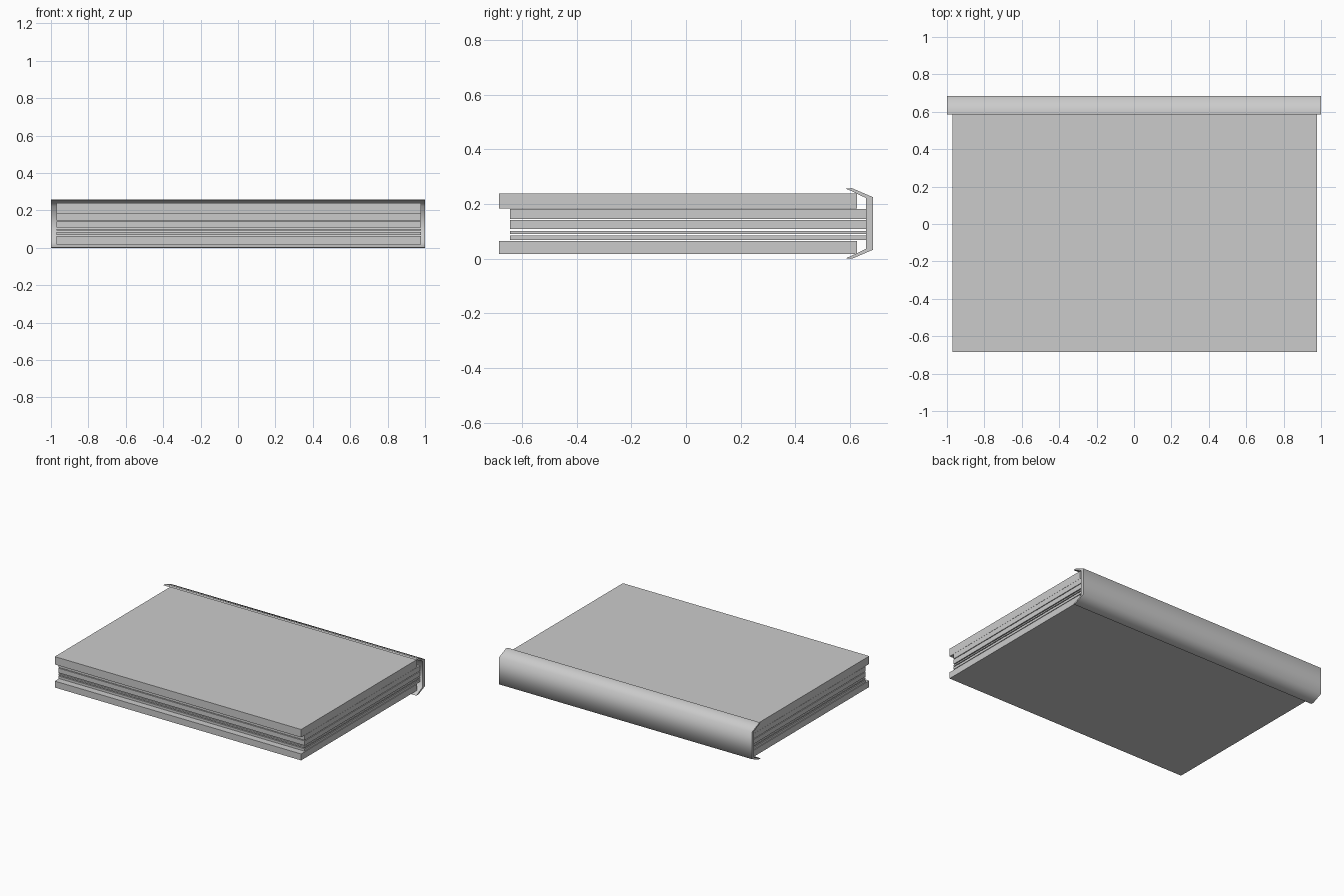
import bpy, bmesh, math

if "Cube" in bpy.data.objects:
    bpy.data.objects.remove(bpy.data.objects["Cube"])

X0, X1 = -0.97, 0.978


def slab(name, y0, y1, z0, z1):
    bm = bmesh.new()
    bmesh.ops.create_cube(bm, size=1)
    for v in bm.verts:
        v.co.x = X1 if v.co.x > 0 else X0
        v.co.y = y1 if v.co.y > 0 else y0
        v.co.z = z1 if v.co.z > 0 else z0
    return finish(name, bm)


def finish(name, bm):
    bmesh.ops.recalc_face_normals(bm, faces=bm.faces)
    me = bpy.data.meshes.new(name)
    bm.to_mesh(me)
    bm.free()
    ob = bpy.data.objects.new(name, me)
    bpy.context.collection.objects.link(ob)
    return ob


# Covers
slab("top_cover", -0.684, 0.625, 0.183, 0.239)
slab("bottom_cover", -0.684, 0.625, 0.018, 0.064)

# Stacked page blocks with narrow gaps
layers = [(0.146, 0.182), (0.108, 0.141), (0.091, 0.101), (0.068, 0.085)]
for i, (z0, z1) in enumerate(layers):
    slab(f"page_block_{i + 1}", -0.643, 0.658, z0, z1)

# Spine: half profile (y, z) mirrored about the mid height, extruded along x
MID = 0.129
outer = [(0.585, 0.256), (0.607, 0.258), (0.684, 0.225)]
inner = [(0.658, 0.222), (0.604, 0.248)]
flip = lambda pts: [(y, 2 * MID - z) for y, z in reversed(pts)]
profile = outer + flip(outer) + flip(inner) + inner
# order: over the outside, then back along the inside
bm = bmesh.new()
a = [bm.verts.new((-1, y, z)) for y, z in outer + flip(outer) + flip(inner) + inner]
# inner wall points need lower side first
n = len(a)
for v, (y, z) in zip(a[6:], flip(inner) + inner):
    v.co = (-1, y, z)
face = bm.faces.new(a)
ext = bmesh.ops.extrude_face_region(bm, geom=[face])
for v in ext["geom"]:
    if isinstance(v, bmesh.types.BMVert):
        v.co.x = 1
spine = finish("spine", bm)
bpy.context.view_layer.objects.active = spine
spine.select_set(True)
bpy.ops.object.shade_smooth_by_angle(angle=math.radians(70))
